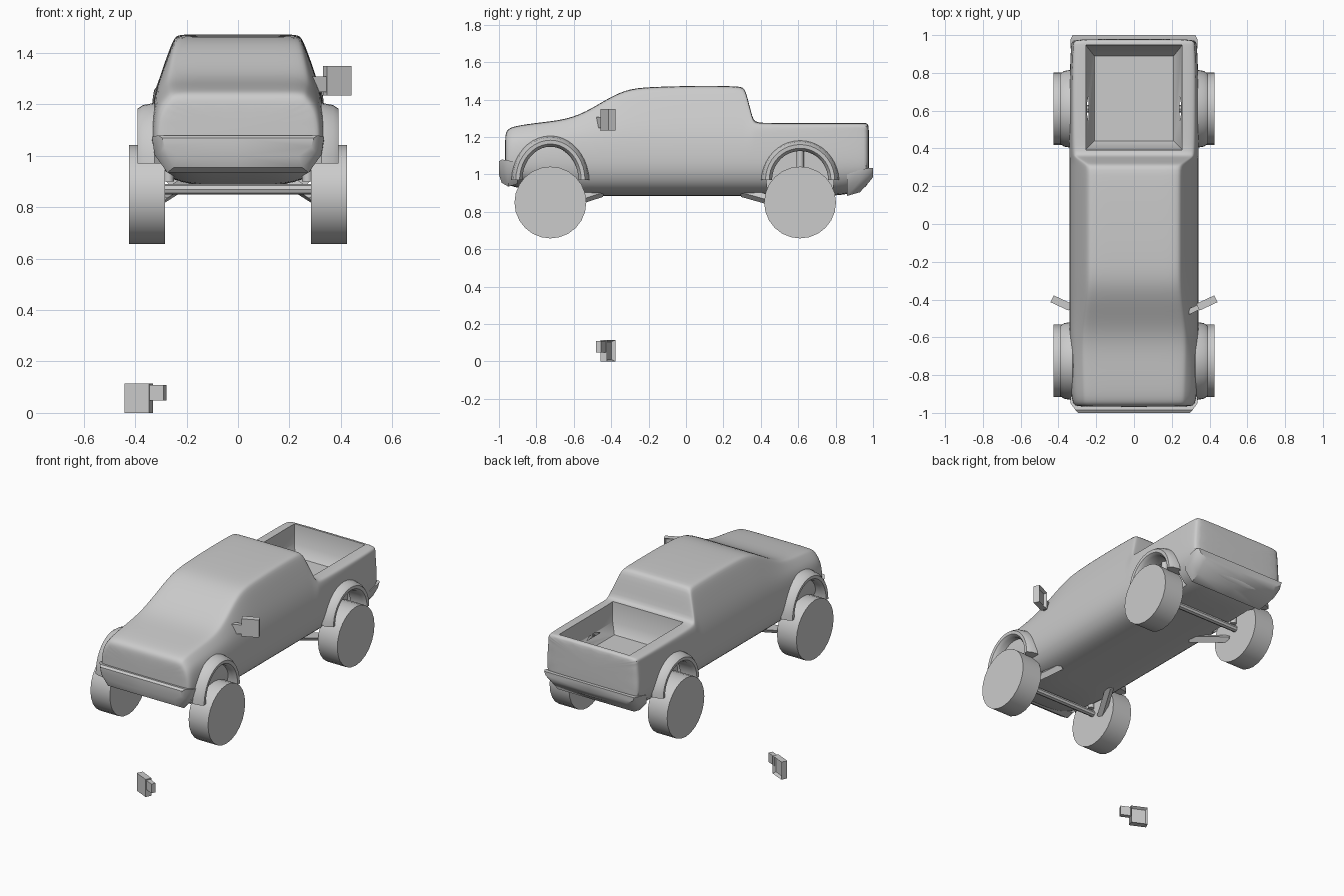
import bpy, bmesh, math
from mathutils import Vector, Matrix

cube = bpy.data.objects.get("Cube")
if cube:
    bpy.data.objects.remove(cube, do_unlink=True)

grey = bpy.data.materials.new("plain_grey")
grey.use_nodes = True
grey.diffuse_color = (0.6, 0.6, 0.6, 1)
grey.node_tree.nodes["Principled BSDF"].inputs["Base Color"].default_value = (0.6, 0.6, 0.6, 1)


def finish(name, bm):
    bmesh.ops.recalc_face_normals(bm, faces=bm.faces)
    mesh = bpy.data.meshes.new(name)
    bm.to_mesh(mesh)
    bm.free()
    mesh.materials.append(grey)
    obj = bpy.data.objects.new(name, mesh)
    bpy.context.collection.objects.link(obj)
    return obj


def activate(obj):
    bpy.ops.object.select_all(action='DESELECT')
    obj.select_set(True)
    bpy.context.view_layer.objects.active = obj


def smooth(obj, angle=40):
    activate(obj)
    bpy.ops.object.shade_smooth_by_angle(angle=math.radians(angle))


def loft(name, rings, closed=True):
    """Skin a list of matching closed rings."""
    bm = bmesh.new()
    rows = [[bm.verts.new(p) for p in ring] for ring in rings]
    n = len(rows[0])
    for a, b in zip(rows, rows[1:]):
        for i in range(n):
            j = (i + 1) % n
            bm.faces.new((a[i], a[j], b[j], b[i]))
    if closed:
        bm.faces.new(rows[0])
        bm.faces.new(rows[-1])
    return finish(name, bm)


def mirrored(half, y):
    """Full ring at y from a half section that starts and ends on x = 0."""
    ring = [(x, y, z) for x, z in half]
    return ring + [(-x, y, z) for x, z in half[-2:0:-1]]


def rod(name, a, b, radius, sides=8):
    a, b = Vector(a), Vector(b)
    bm = bmesh.new()
    bmesh.ops.create_cone(bm, cap_ends=True, segments=sides, radius1=radius,
                          radius2=radius, depth=(b - a).length)
    turn = (b - a).to_track_quat('Z', 'Y').to_matrix().to_4x4()
    bm.transform(Matrix.Translation((a + b) / 2) @ turn)
    return finish(name, bm)


def modify(obj, kind, **settings):
    activate(obj)
    mod = obj.modifiers.new(kind.lower(), kind)
    for key, value in settings.items():
        setattr(mod, key, value)
    bpy.ops.object.modifier_apply(modifier=mod.name)


def cut(obj, cutter):
    modify(obj, 'BOOLEAN', operation='DIFFERENCE', solver='EXACT', object=cutter)
    bpy.data.objects.remove(cutter, do_unlink=True)


# Body shell: y, underside, top, half width, half width of top, belt height
stations = [
    (-0.968, 0.97, 1.20, 0.300, 0.25, 1.15),
    (-0.960, 0.95, 1.235, 0.318, 0.265, 1.16),
    (-0.93, 0.935, 1.258, 0.335, 0.27, 1.18),
    (-0.78, 0.90, 1.278, 0.343, 0.275, 1.19),
    (-0.60, 0.885, 1.298, 0.345, 0.28, 1.20),
    (-0.46, 0.885, 1.38, 0.345, 0.265, 1.21),
    (-0.33, 0.885, 1.455, 0.345, 0.25, 1.22),
    (-0.20, 0.885, 1.468, 0.345, 0.25, 1.22),
    (0.05, 0.885, 1.474, 0.345, 0.25, 1.22),
    (0.295, 0.885, 1.472, 0.345, 0.25, 1.22),
    (0.318, 0.885, 1.462, 0.345, 0.252, 1.22),
    (0.358, 0.885, 1.285, 0.345, 0.315, 1.22),
    (0.375, 0.885, 1.275, 0.345, 0.322, 1.22),
    (0.65, 0.885, 1.275, 0.345, 0.325, 1.22),
    (0.86, 0.885, 1.275, 0.342, 0.325, 1.22),
    (0.965, 0.93, 1.275, 0.335, 0.32, 1.22),
    (0.98, 0.96, 1.272, 0.328, 0.315, 1.22),
]


def body_section(low, top, w, roof, belt):
    side = w - 0.012
    return [(0, low), (0.2, low), (w - 0.05, low + 0.04), (w - 0.01, 1.0),
            (w, 1.08), (side, belt), ((side + roof) / 2, (belt + top) / 2),
            (roof, top - 0.012), (roof - 0.018, top), (roof / 2, top), (0, top)]


body = loft("truck_body", [mirrored(body_section(*s[1:]), s[0]) for s in stations])
modify(body, 'SUBSURF', levels=2)

# Open cargo bed with sloping inner walls
bed = []
for z, half, front, back in ((1.09, 0.21, 0.44, 0.89), (1.15, 0.25, 0.40, 0.94),
                             (1.40, 0.26, 0.385, 0.955)):
    bed.append([(-half, front, z), (half, front, z), (half, back, z), (-half, back, z)])
cut(body, loft("bed_cutter", bed))

# Wheels, wells, arches and suspension
axles = {"front": (-0.725, 0.228, -0.45), "rear": (0.61, 0.205, 0.30)}
arch_profile = [(-0.05, 0.28), (-0.05, 0.37), (-0.035, 0.39), (-0.015, 0.392),
                (0.0, 0.37), (0.008, 0.325), (-0.03, 0.28)]
for end, (y, rise, arm_y) in axles.items():
    for label, s in (("left", 1), ("right", -1)):
        tag = end + "_" + label
        cut(body, rod("well_cutter", (s * 0.24, y, 0.97), (s * 0.5, y, 0.97), 0.18, 32))
        smooth(rod(tag + "_wheel", (s * 0.285, y, 0.85), (s * 0.425, y, 0.85), 0.192, 24))

        rings = []
        for i in range(21):
            t = math.pi * i / 20
            rings.append([(s * x, y + (0.2 + r) * math.cos(t),
                           0.97 + (rise + r) * math.sin(t)) for r, x in arch_profile])
        smooth(loft(tag + "_arch", rings))

        inward = 1 if arm_y > y else -1
        rod(tag + "_arm", (s * 0.30, y + inward * 0.06, 0.835),
            (s * 0.19, arm_y, 0.905), 0.026, 4)
        smooth(rod(tag + "_shock", (s * 0.27, y, 0.9),
                   (s * 0.27, y, 1.15 if end == "rear" else 1.09), 0.02, 12))
    rod(end + "_axle", (-0.29, y, 0.87), (0.29, y, 0.87), 0.02)
smooth(body)

# Bumpers: y, half width, bottom, top
bumpers = {
    "front_bumper": [(-1.0, 0.295, 1.0, 1.07), (-0.985, 0.31, 0.955, 1.08),
                     (-0.95, 0.335, 0.935, 1.075), (-0.90, 0.335, 0.95, 1.06)],
    "rear_bumper": [(0.86, 0.325, 0.885, 1.0), (0.93, 0.335, 0.905, 1.025),
                    (0.98, 0.335, 0.96, 1.035), (1.0, 0.325, 0.985, 1.035)],
}
for name, rows in bumpers.items():
    rings = []
    for y, w, low, top in rows:
        half = [(0, low), (w - 0.06, low), (w - 0.01, (low + top) / 2), (w, top), (0, top)]
        rings.append(mirrored(half, y))
    smooth(loft(name, rings))


# Side mirrors: hollow-backed housing with a short arm
def box(name, size, place, hollow=False):
    bm = bmesh.new()
    bmesh.ops.create_cube(bm, size=1)
    bm.transform(Matrix.Diagonal((*size, 1)))
    if hollow:
        bm.normal_update()
        back = [f for f in bm.faces if f.normal.y > 0.9]
        bmesh.ops.inset_region(bm, faces=back, thickness=0.014)
        bmesh.ops.translate(bm, verts=back[0].verts, vec=(0, -0.018, 0))
    bm.transform(place)
    return finish(name, bm)


for label, s, z, arm_shift in (("left", 1, 1.293, -0.015), ("right", -1, 0.0575, 0.021)):
    turn = Matrix.Rotation(s * math.radians(25), 4, 'Z')
    box(label + "_mirror", (0.105, 0.04, 0.115),
        Matrix.Translation((s * 0.386, -0.418, z)) @ turn, True)
    box(label + "_mirror_arm", (0.07, 0.028, 0.06),
        Matrix.Translation((s * 0.315, -0.453, z + arm_shift)) @ turn)
